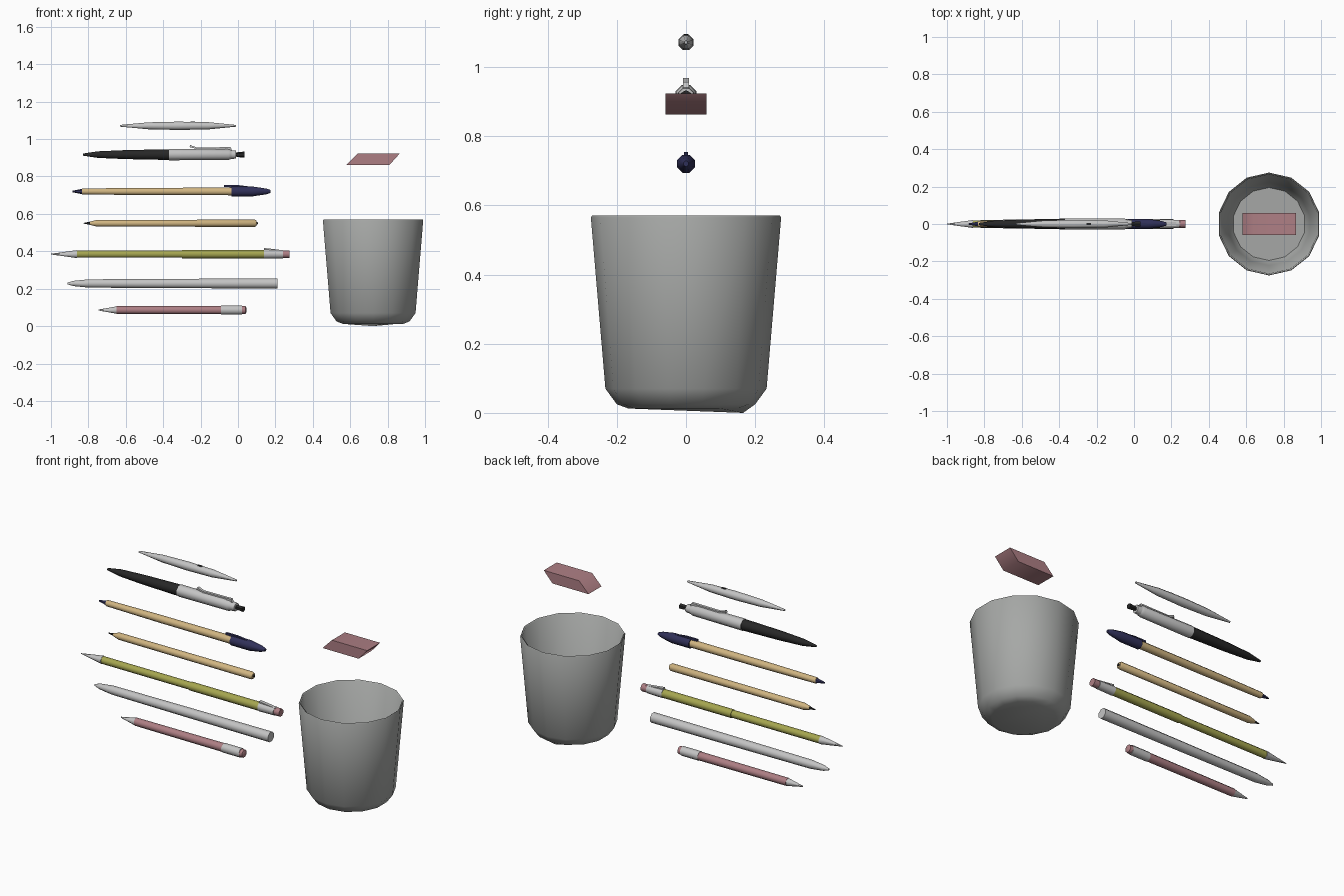
import bpy, bmesh, math
from mathutils import Vector

cube = bpy.data.objects.get("Cube")
if cube:
    bpy.data.objects.remove(cube)


def material(name, r, g, b):
    m = bpy.data.materials.new(name)
    m.use_nodes = True
    m.diffuse_color = (r, g, b, 1)
    m.node_tree.nodes["Principled BSDF"].inputs["Base Color"].default_value = (r, g, b, 1)
    return m


grey = material("cup grey", 0.38, 0.39, 0.38)
pale = material("pale grey", 0.55, 0.55, 0.55)
pink = material("rubber pink", 0.42, 0.21, 0.23)
wood = material("pale wood", 0.63, 0.46, 0.22)
olive = material("olive yellow", 0.38, 0.38, 0.08)
navy = material("navy blue", 0.03, 0.03, 0.10)
black = material("soft black", 0.02, 0.02, 0.02)

parts = []


def finish(name, bm, mat):
    bmesh.ops.recalc_face_normals(bm, faces=bm.faces)
    mesh = bpy.data.meshes.new(name)
    bm.to_mesh(mesh)
    bm.free()
    mesh.materials.append(mat)
    ob = bpy.data.objects.new(name, mesh)
    bpy.context.collection.objects.link(ob)
    parts.append(ob)
    return ob


def lathe(name, mat, profile, origin, axis="X", sides=8):
    """Spin (distance, radius) pairs about an axis and close both ends."""
    bm = bmesh.new()
    rings = []
    for d, r in profile:
        ring = []
        for i in range(sides):
            a = math.tau * (i + 0.5) / sides
            u, v = r * math.cos(a), r * math.sin(a)
            p = Vector((d, u, v)) if axis == "X" else Vector((u, v, d))
            ring.append(bm.verts.new(p + Vector(origin)))
        rings.append(ring)
    for a, b in zip(rings, rings[1:]):
        for i in range(sides):
            j = (i + 1) % sides
            bm.faces.new((a[i], a[j], b[j], b[i]))
    bm.faces.new(rings[0])
    bm.faces.new(rings[-1])
    return finish(name, bm, mat)


def rod(name, mat, z, *profile, sides=8):
    return lathe(name, mat, profile, (0, 0, z), sides=sides)


def slab(name, mat, outline, half_width):
    """Extrude an x-z outline across y."""
    bm = bmesh.new()
    face = bm.faces.new([bm.verts.new((x, -half_width, z)) for x, z in outline])
    new = bmesh.ops.extrude_face_region(bm, geom=[face])["geom"]
    moved = [g for g in new if isinstance(g, bmesh.types.BMVert)]
    bmesh.ops.translate(bm, verts=moved, vec=(0, 2 * half_width, 0))
    return finish(name, bm, mat)


# Cup with an open top, thin wall and rounded base
cup = lathe("cup", grey, [(0.012, 0.165), (0.025, 0.2), (0.07, 0.233), (0.565, 0.275),
                          (0.57, 0.272), (0.565, 0.265), (0.08, 0.222), (0.035, 0.195)],
            (0.722, 0, 0), axis="Z", sides=14)
# Uneven low corner under the base
corner = min(cup.data.vertices, key=lambda v: (v.co - Vector((0.735, 0.16, 0))).length)
corner.co.z = 0

# Slanted block eraser
slab("block_eraser", pink, [(0.58, 0.862), (0.81, 0.862), (0.865, 0.923), (0.64, 0.923)], 0.059)

# Short pink mechanical pencil
z = 0.086
rod("pink_pencil_tip", pale, z, (-0.745, 0.003), (-0.65, 0.021))
rod("pink_pencil_barrel", pink, z, (-0.65, 0.022), (-0.09, 0.024))
rod("pink_pencil_ferrule", pale, z, (-0.09, 0.026), (0.022, 0.026))
rod("pink_pencil_eraser", pink, z, (0.022, 0.023), (0.04, 0.022), (0.045, 0.012))

# Plain grey stylus
rod("stylus", pale, 0.228, (-0.912, 0.005), (-0.88, 0.015), (-0.8, 0.024),
    (-0.3, 0.027), (0.21, 0.029))

# Long olive pencil, sleeve and tilted ferrule
z = 0.385
rod("olive_pencil_tip", pale, z, (-1.0, 0.002), (-0.86, 0.023))
rod("olive_pencil_barrel", olive, z, (-0.86, 0.021), (-0.3, 0.021))
rod("olive_pencil_sleeve", olive, z, (-0.3, 0.024), (0.14, 0.024))
rod("olive_pencil_ferrule", pale, z, (0.14, 0.026), (0.24, 0.024))
slab("olive_pencil_clip", pale, [(0.14, 0.405), (0.14, 0.418), (0.27, 0.402), (0.24, 0.395)], 0.01)
rod("olive_pencil_eraser", pink, z, (0.24, 0.022), (0.275, 0.022))

# Sharpened wooden pencil
z = 0.55
rod("wood_pencil_lead", black, z, (-0.825, 0.002), (-0.79, 0.009), sides=6)
rod("wood_pencil_body", wood, z, (-0.79, 0.01), (-0.755, 0.019), (0.09, 0.021),
    (0.1, 0.015))
rod("wood_pencil_end", black, z, (0.098, 0.008), (0.106, 0.005), sides=6)

# Ballpoint with a navy cap
z = 0.72
rod("ballpoint_tip", navy, z, (-0.885, 0.004), (-0.835, 0.014), sides=6)
rod("ballpoint_barrel", wood, z, (-0.835, 0.017), (-0.5, 0.021), (-0.035, 0.022))
rod("ballpoint_cap", navy, z, (-0.035, 0.028), (0.08, 0.028), (0.15, 0.017), (0.175, 0.008))
slab("ballpoint_cap_clip", navy, [(-0.075, 0.744), (-0.075, 0.754), (0.0, 0.754),
                                  (0.1, 0.742), (0.1, 0.735)], 0.006)

# Click pen with black grip, pale body, clip and button
z = 0.917
rod("click_pen_grip", black, z, (-0.83, 0.006), (-0.75, 0.019), (-0.6, 0.026),
    (-0.37, 0.031))
rod("click_pen_body", pale, z, (-0.37, 0.033), (-0.05, 0.031), (-0.035, 0.024))
rod("click_pen_collar", pale, z, (-0.035, 0.025), (-0.01, 0.023))
rod("click_pen_stem", black, z, (-0.01, 0.011), (0.005, 0.014), (0.035, 0.016), sides=6)
slab("click_pen_clip", pale, [(-0.26, 0.957), (-0.255, 0.968), (-0.22, 0.955), (-0.04, 0.957),
                              (-0.03, 0.935), (-0.07, 0.94), (-0.07, 0.949), (-0.22, 0.947)], 0.008)

# Small double-pointed stylus with dark marks
z = 1.071
rod("spindle_pen", pale, z, (-0.63, 0.005), (-0.48, 0.02), (-0.32, 0.024),
    (-0.16, 0.021), (-0.01, 0.005))
slab("spindle_pen_band", black, [(-0.255, 1.091), (-0.23, 1.091), (-0.23, 1.095),
                                 (-0.255, 1.095)], 0.006)

# Soft shading with crisp edges
bpy.ops.object.select_all(action="DESELECT")
for ob in parts:
    ob.select_set(True)
bpy.context.view_layer.objects.active = cup
bpy.ops.object.shade_smooth_by_angle(angle=math.radians(50))
